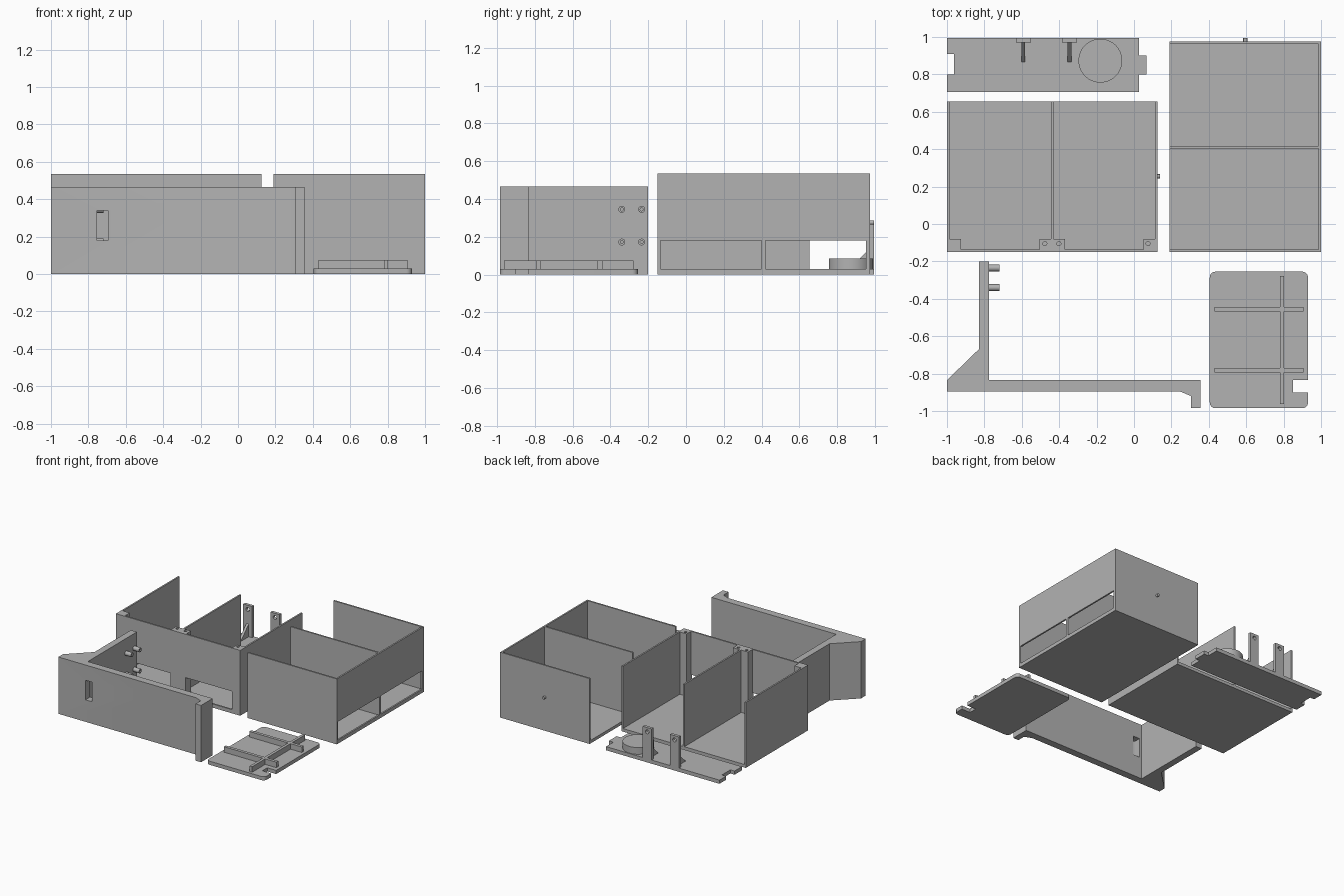
import bpy, bmesh, math
from mathutils import Matrix, Vector

if "Cube" in bpy.data.objects:
    bpy.data.objects.remove(bpy.data.objects["Cube"])

grey = bpy.data.materials.new("plain grey")
grey.diffuse_color = (0.45, 0.45, 0.45, 1)
grey.use_nodes = True
grey.node_tree.nodes["Principled BSDF"].inputs["Base Color"].default_value = grey.diffuse_color
T = 0.013    # wall thickness
F = 0.025    # floor thickness
H = 0.535    # box height


def finish(name, bm):
    bmesh.ops.recalc_face_normals(bm, faces=bm.faces)
    me = bpy.data.meshes.new(name)
    bm.to_mesh(me)
    bm.free()
    me.materials.append(grey)
    ob = bpy.data.objects.new(name, me)
    bpy.context.collection.objects.link(ob)
    return ob


def prism(name, pts, z0, z1):
    """Extrude an outline upwards."""
    bm = bmesh.new()
    f = bm.faces.new([bm.verts.new((x, y, z0)) for x, y in pts])
    r = bmesh.ops.extrude_face_region(bm, geom=[f])
    vs = [g for g in r["geom"] if isinstance(g, bmesh.types.BMVert)]
    bmesh.ops.translate(bm, verts=vs, vec=(0, 0, z1 - z0))
    return finish(name, bm)


def box(name, x0, x1, y0, y1, z0, z1):
    return prism(name, [(x0, y0), (x1, y0), (x1, y1), (x0, y1)], z0, z1)


def rod(name, start, axis, length, r, r2=None, seg=32):
    """Cylinder or cone from a start point along an axis."""
    bm = bmesh.new()
    bmesh.ops.create_cone(bm, cap_ends=True, segments=seg, radius1=r,
                          radius2=r if r2 is None else r2, depth=length)
    d = Vector(axis)
    rot = d.to_track_quat("Z", "Y").to_matrix().to_4x4()
    bm.transform(Matrix.Translation(Vector(start) + d * length / 2) @ rot)
    return finish(name, bm)


def cut(ob, *cutters):
    for c in cutters:
        m = ob.modifiers.new("cut", "BOOLEAN")
        m.operation, m.solver, m.object = "DIFFERENCE", "EXACT", c
        bpy.context.view_layer.objects.active = ob
        bpy.ops.object.modifier_apply(modifier=m.name)
        bpy.data.objects.remove(c)
    return ob


X, Y, Z = (1, 0, 0), (0, 1, 0), (0, 0, 1)

# Left box: floor with countersunk holes, three walls, windowed front
floor = box("left_box_floor", -1, 0.125, -0.15, 0.655, 0, F)
for x in (-0.74, -0.245):
    for y in (-0.02, 0.475):
        cut(floor, rod("hole", (x, y, -0.02), Z, 0.1, 0.015),
            rod("sink", (x, y, F - 0.01), Z, 0.012, 0.015, 0.027))
for name, x in (("left", -1), ("middle", -0.444), ("right", 0.125 - T)):
    box(f"left_box_{name}_wall", x, x + T, -0.15 + T, 0.655, F, H)
front = box("left_box_front_wall", -1, 0.125, -0.15, -0.15 + T, F, H)
cut(front, box("window", -0.925, -0.505, -0.2, 0, 0.03, 0.18),
    box("window", -0.37, 0.05, -0.2, 0, 0.03, 0.18))

# Screw posts inside the left box front corners
for x0, x1, hx in ((-1 + T, -0.925, -0.952), (-0.505, -0.444, -0.477),
                   (-0.431, -0.37, -0.402), (0.05, 0.125 - T, 0.075)):
    post = box("screw_post", x0, x1, -0.15 + T, -0.08, F, H)
    cut(post, rod("hole", (hx, -0.105, H - 0.1), Z, 0.2, 0.011, seg=20))
rod("left_box_peg", (0.125, 0.255, 0.27), X, 0.015, 0.011, seg=20)

# Right box: floor with blind screw seats, three cross walls, windowed side
floor = box("right_box_floor", 0.19, 1, -0.15, 0.975, 0, F)
for y in (-0.1, 0.375, 0.45, 0.925):
    cut(floor, rod("seat", (0.95, y, 0.008), Z, 0.05, 0.015),
        rod("sink", (0.95, y, F - 0.01), Z, 0.012, 0.015, 0.027))
for name, y in (("front", -0.15), ("middle", 0.405), ("back", 0.975 - T)):
    box(f"right_box_{name}_wall", 0.19, 1 - T, y, y + T, F, H)
side = box("right_box_side_wall", 1 - T, 1, -0.15, 0.975, F, H)
cut(side, box("window", 0.9, 1.1, -0.135, 0.40, 0.03, 0.18),
    box("window", 0.9, 1.1, 0.42, 0.952, 0.03, 0.18))
rod("right_box_peg", (0.595, 0.975, 0.275), Y, 0.02, 0.011, seg=20)

# Long angled bracket with a slot, lip holes and two rows of hollow pegs
bracket = prism("bracket", [
    (-0.83, -0.2), (-0.775, -0.2), (-0.775, -0.835), (0.355, -0.835),
    (0.355, -0.985), (0.305, -0.985), (0.305, -0.92), (0.245, -0.895),
    (-1, -0.895), (-1, -0.835), (-0.83, -0.67)], 0, 0.465)
cut(bracket, box("slot", -0.755, -0.695, -1, -0.8, 0.18, 0.34),
    rod("hole", (0.28, -0.96, 0.30), X, 0.1, 0.016),
    rod("hole", (0.28, -0.96, 0.05), X, 0.1, 0.016))
for y in (-0.235, -0.34):
    for z in (0.172, 0.345):
        peg = rod("bracket_peg", (-0.775, y, z), X, 0.055, 0.018)
        cut(peg, rod("bore", (-0.765, y, z), X, 0.1, 0.008, seg=16))

# Hatch plate: rounded outline, notch, two holes, raised ribs
outline = []
for cx, cy, a0 in ((0.9, -0.285, 0), (0.435, -0.285, 90),
                   (0.435, -0.955, 180), (0.9, -0.955, 270)):
    for i in range(7):
        a = math.radians(a0 + 15 * i)
        outline.append((cx + 0.03 * math.cos(a), cy + 0.03 * math.sin(a)))
hatch = prism("hatch_plate", outline, 0, 0.03)
cut(hatch, box("notch", 0.85, 1, -0.9, -0.835, -0.1, 0.1),
    rod("hole", (0.45, -0.545, -0.1), Z, 0.2, 0.016),
    rod("hole", (0.45, -0.69, -0.1), Z, 0.2, 0.016))
box("hatch_long_rib", 0.78, 0.803, -0.963, -0.278, 0.03, 0.075)
for y in (-0.795, -0.468):
    box("hatch_cross_rib", 0.43, 0.78, y, y + 0.025, 0.03, 0.075)
    box("hatch_cross_rib_end", 0.803, 0.905, y, y + 0.025, 0.03, 0.075)

# Slide plate with end tab and notch
plate = prism("slide_plate", [
    (-1, 0.705), (0.028, 0.705), (0.028, 0.80), (0.068, 0.80),
    (0.068, 0.90), (0.028, 0.90), (0.028, 0.995), (-1, 0.995),
    (-1, 0.91), (-0.962, 0.91), (-0.962, 0.80), (-1, 0.80)], 0, 0.03)
cut(plate, rod("hole", (-0.18, 0.873, -0.1), Z, 0.2, 0.062, seg=48))
ring = rod("ring", (-0.18, 0.873, 0.03), Z, 0.055, 0.117, seg=64)
cut(ring, rod("bore", (-0.18, 0.873, 0), Z, 0.2, 0.095, seg=64))

# Upright arms with pin holes, each braced by a triangular gusset
for x in (-0.592, -0.345):
    arm = box("upright_arm", x - 0.04, x + 0.04, 0.97, 0.995, 0.03, 0.285)
    cut(arm, rod("hole", (x, 0.9, 0.25), Y, 0.2, 0.016))
    gusset = box("arm_gusset", x - 0.01, x + 0.01, 0.865, 0.97, 0.03, 0.135)
    bm = bmesh.new()
    bm.from_mesh(gusset.data)
    top = [v for v in bm.verts if v.co.z > 0.1 and v.co.y < 0.9]
    for v in top:
        v.co.z = 0.03
    bmesh.ops.remove_doubles(bm, verts=bm.verts, dist=0.001)
    bm.to_mesh(gusset.data)
    bm.free()

# Smooth round surfaces while keeping sharp edges
bpy.ops.object.select_all(action="SELECT")
bpy.ops.object.shade_smooth_by_angle(angle=math.radians(30))
